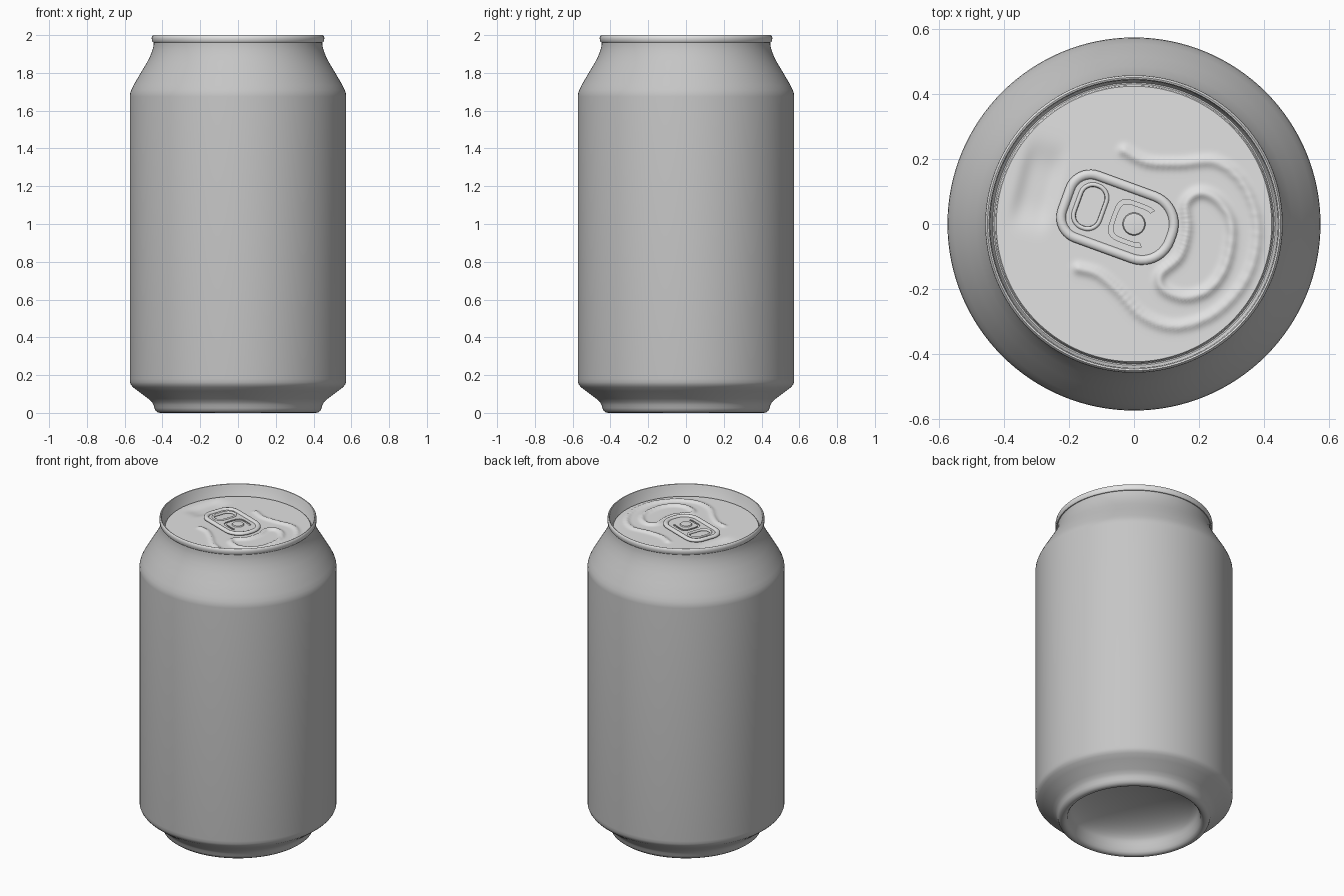
import bpy, bmesh, math
from mathutils import Vector
from mathutils.geometry import interpolate_bezier

if "Cube" in bpy.data.objects:
    bpy.data.objects.remove(bpy.data.objects["Cube"])


def material(name, v):
    m = bpy.data.materials.new(name)
    m.diffuse_color = (v, v, v, 1)
    m.use_nodes = True
    m.node_tree.nodes["Principled BSDF"].inputs["Base Color"].default_value = m.diffuse_color
    return m


BODY = material("body aluminium", 0.56)
LID = material("lid aluminium", 0.76)
LID_Z = 1.93
TILT = math.radians(-20)      # direction the tab points


def finish(name, bm, mat, angle=40, flip_check=True):
    bmesh.ops.remove_doubles(bm, verts=bm.verts, dist=1e-5)
    if flip_check:
        bmesh.ops.recalc_face_normals(bm, faces=bm.faces)
    me = bpy.data.meshes.new(name)
    bm.to_mesh(me)
    bm.free()
    ob = bpy.data.objects.new(name, me)
    bpy.context.collection.objects.link(ob)
    me.materials.append(mat)
    smooth(ob, angle)
    return ob


def smooth(ob, angle):
    bpy.ops.object.select_all(action='DESELECT')
    ob.select_set(True)
    bpy.context.view_layer.objects.active = ob
    bpy.ops.object.shade_smooth_by_angle(angle=math.radians(angle))


def loft(bm, loops, close=False):
    rows = [[bm.verts.new(p) for p in loop] for loop in loops]
    pairs = list(zip(rows, rows[1:]))
    if close:
        pairs.append((rows[-1], rows[0]))
    n = len(rows[0])
    for a, b in pairs:
        for i in range(n):
            j = (i + 1) % n
            bm.faces.new((a[i], a[j], b[j], b[i]))


def lathe(name, profile, mat, height=None, seg=128, angle=40):
    # profile runs so that faces point outwards: upwards outside, inwards on top
    bm = bmesh.new()
    loops = []
    for r, z in profile:
        loop = []
        for i in range(seg):
            a = 2 * math.pi * i / seg
            x, y = max(r, 1e-7) * math.cos(a), max(r, 1e-7) * math.sin(a)
            loop.append((x, y, z + (height(x, y) if height else 0)))
        loops.append(loop)
    loft(bm, loops)
    return finish(name, bm, mat, angle, flip_check=False)


# Can wall: domed base, foot, straight side, shoulder and neck
dome = [(0.375 * math.sin(t * math.pi / 24), 0.06 + 0.13 * math.cos(t * math.pi / 24))
        for t in range(13)]
lathe("can_body", dome + [
    (0.382, 0.035), (0.388, 0.016), (0.398, 0.004), (0.411, 0.0), (0.425, 0.003),
    (0.437, 0.012), (0.443, 0.026), (0.447, 0.042), (0.456, 0.058), (0.475, 0.075),
    (0.53, 0.116), (0.556, 0.136), (0.567, 0.149), (0.572, 0.162), (0.573, 0.18),
    (0.573, 1.675), (0.571, 1.692), (0.565, 1.71), (0.553, 1.735), (0.515, 1.80),
    (0.485, 1.85), (0.465, 1.888), (0.453, 1.92), (0.447, 1.945), (0.445, 1.97)], BODY, angle=50)

# Rolled rim and the wall dropping to the countersink
lathe("rim", [
    (0.444, 1.962), (0.451, 1.962), (0.456, 1.968), (0.457, 1.985), (0.455, 1.995),
    (0.450, 2.0), (0.445, 1.998), (0.442, 1.99), (0.437, 1.92), (0.434, 1.915),
    (0.430, 1.915), (0.427, 1.92), (0.426, LID_Z - 0.003), (0.423, LID_Z)], LID)


# Embossed lid panel: height follows distance to bead paths
def spline(pts, closed):
    pts = [Vector(p) for p in pts]
    n, out = len(pts), []
    for i in range(n if closed else n - 1):
        g = (lambda k: pts[k % n]) if closed else (lambda k: pts[min(max(k, 0), n - 1)])
        p0, p1, p2, p3 = g(i - 1), g(i), g(i + 1), g(i + 2)
        out += interpolate_bezier(p1, p1 + (p2 - p0) / 6, p2 - (p3 - p1) / 6, p2, 7)[:-1]
    if not closed:
        out.append(pts[-1])
    return [(p.x, p.y) for p in out]


mouth = spline([(0.16, 0.06), (0.20, 0.095), (0.255, 0.075), (0.295, 0.015), (0.298, -0.06),
                (0.275, -0.145), (0.225, -0.205), (0.155, -0.225), (0.09, -0.2),
                (0.082, -0.155), (0.14, -0.1), (0.163, -0.02)], True)
sweep = spline([(-0.03, 0.225), (0.04, 0.19), (0.14, 0.185), (0.25, 0.19), (0.33, 0.13),
                (0.375, 0.02), (0.37, -0.1), (0.325, -0.2), (0.24, -0.28), (0.13, -0.315),
                (0.03, -0.285), (-0.05, -0.205), (-0.11, -0.155), (-0.17, -0.137)], False)


def emboss(x, y):
    h = 0.0
    for path, size in ((mouth, 0.013), (sweep, 0.011)):
        d2 = min((x - px) ** 2 + (y - py) ** 2 for px, py in path)
        h += size * math.exp(-d2 / 0.00025)
    # finger dent beside the tab
    dx, dy = x + 0.295, y - 0.115
    u, v = 0.25 * dx + 0.97 * dy, 0.97 * dx - 0.25 * dy
    h -= 0.014 * math.exp(-((u / 0.115) ** 4 + (v / 0.055) ** 4))
    return h


lathe("lid_panel", [(0.423 * (1 - i / 60), LID_Z) for i in range(61)], LID, emboss, 192, 60)


# Pull tab: curled outer ring, ring around the finger hole, flat web, rivet
def outline(corners, inset, steps=10):
    pts = []
    for k, (cu, cv, r) in enumerate(corners):
        for s in range(steps + 1):
            a = (k + s / steps) * math.pi / 2
            pts.append((cu + (r - inset) * math.cos(a), cv + (r - inset) * math.sin(a)))
    return pts


def place(u, v, z):
    c, s = math.cos(TILT), math.sin(TILT)
    return (u * c - v * s, u * s + v * c, z)


def ring(name, corners, section):
    bm = bmesh.new()
    loft(bm, [[place(u, v, z) for u, v in outline(corners, d)] for d, z in section], True)
    finish(name, bm, LID, 60)


TAB = [(0.03, 0.011, 0.105), (-0.155, 0.035, 0.081), (-0.155, -0.035, 0.081), (0.03, -0.011, 0.105)]
HOLE = [(-0.142, 0.034, 0.034), (-0.147, 0.034, 0.034), (-0.147, -0.026, 0.034), (-0.142, -0.026, 0.034)]
ring("tab_edge", TAB, [(0.008, 1.934), (0, 1.940), (0, 1.947), (0.005, 1.953), (0.014, 1.956),
                       (0.024, 1.953), (0.029, 1.947), (0.029, 1.939), (0.02, 1.934)])
ring("tab_hole_edge", HOLE, [(-0.012, 1.941), (-0.011, 1.948), (-0.005, 1.951),
                             (0.001, 1.948), (0.002, 1.938), (-0.006, 1.936)])

# C-shaped slot around the rivet
angles = [math.radians(50 + 260 * i / 30) for i in range(31)]


def squarish(r, a):
    k = (abs(math.cos(a)) ** 4 + abs(math.sin(a)) ** 4) ** -0.25
    return (r * k * math.cos(a) - 0.005, r * k * math.sin(a))


slot = [squarish(0.066, a) for a in angles] + [squarish(0.054, a) for a in reversed(angles)]
curve = bpy.data.curves.new("tab_web", 'CURVE')
curve.dimensions = '2D'
curve.fill_mode = 'BOTH'
curve.extrude = 0.003
for pts in (outline(TAB, 0.022), outline(HOLE, 0), slot):
    clean = [p for i, p in enumerate(pts) if math.dist(p, pts[i - 1]) > 1e-5]
    sp = curve.splines.new('POLY')
    sp.points.add(len(clean) - 1)
    for q, (u, v) in zip(sp.points, clean):
        q.co = (u, v, 0, 1)
    sp.use_cyclic_u = True
web = bpy.data.objects.new("tab_web", curve)
bpy.context.collection.objects.link(web)
web.location.z = 1.942
web.rotation_euler.z = TILT
curve.materials.append(LID)
bpy.ops.object.select_all(action='DESELECT')
web.select_set(True)
bpy.context.view_layer.objects.active = web
bpy.ops.object.convert(target='MESH')
smooth(bpy.context.view_layer.objects.active, 30)

lathe("rivet", [(0.035, LID_Z), (0.035, 1.948), (0.032, 1.952), (0.026, 1.953), (0, 1.953)],
      LID, seg=40)
